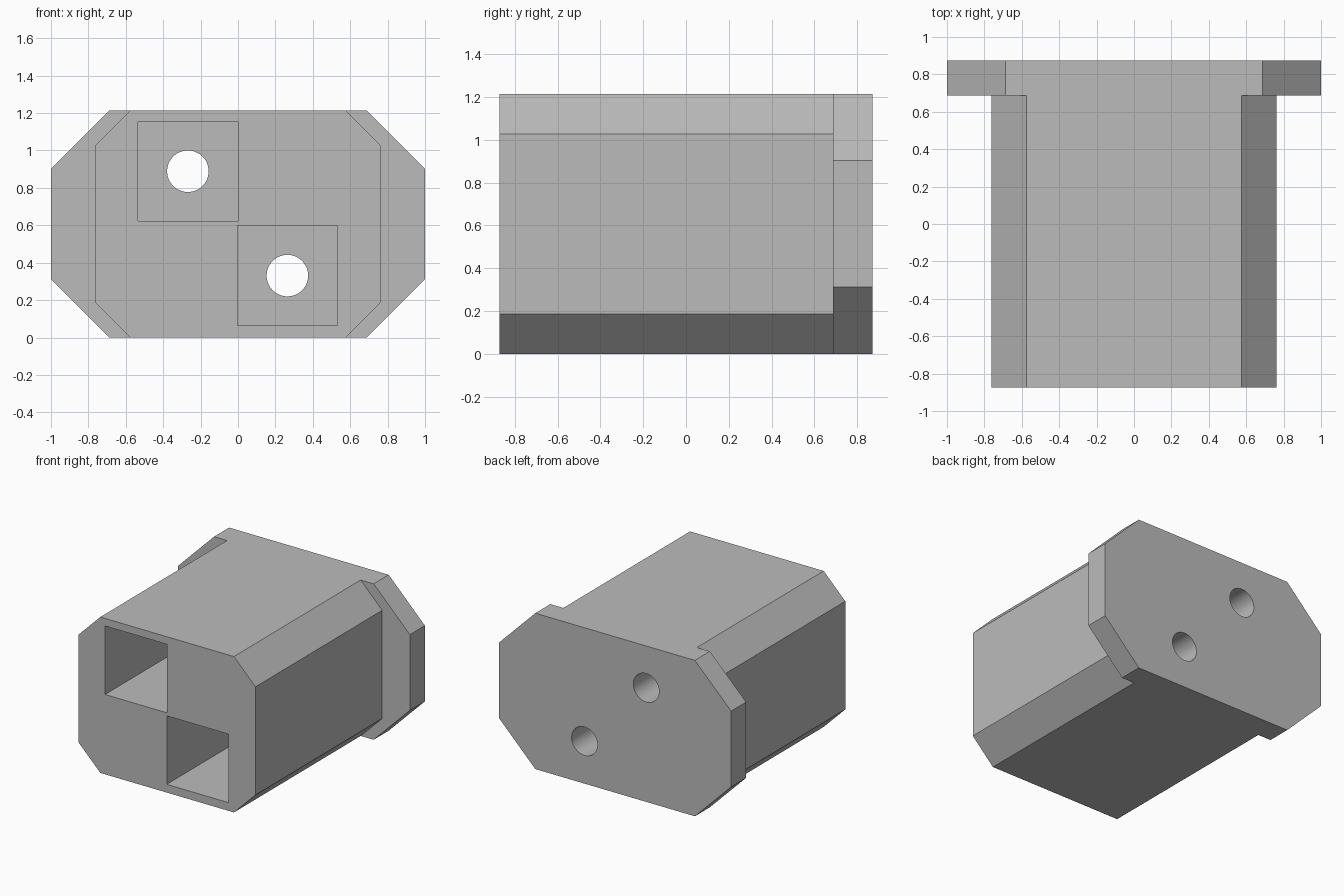
import bpy, bmesh, math
from mathutils import Matrix

default = bpy.data.objects.get("Cube")
if default:
    bpy.data.objects.remove(default, do_unlink=True)

grey = bpy.data.materials.new("plain grey")
grey.use_nodes = True
colour = (0.5, 0.5, 0.5, 1)
grey.diffuse_color = colour
grey.node_tree.nodes["Principled BSDF"].inputs["Base Color"].default_value = colour

HEIGHT, BACK, FLANGE_Y, POCKET_END = 1.215, 0.873, 0.688, 0.5


def make_object(name, bm):
    bmesh.ops.recalc_face_normals(bm, faces=bm.faces)
    mesh = bpy.data.meshes.new(name)
    bm.to_mesh(mesh)
    bm.free()
    mesh.materials.append(grey)
    obj = bpy.data.objects.new(name, mesh)
    bpy.context.collection.objects.link(obj)
    return obj


def prism(name, half_width, chamfer, y0, y1):
    """Chamfered rectangle in x-z, extruded along y."""
    w, c, h = half_width, chamfer, HEIGHT
    outline = [(w - c, 0), (w, c), (w, h - c), (w - c, h)]
    outline += [(-x, z) for x, z in reversed(outline)]
    bm = bmesh.new()
    face = bm.faces.new([bm.verts.new((x, y0, z)) for x, z in outline])
    side = bmesh.ops.extrude_face_region(bm, geom=[face])
    verts = [v for v in side["geom"] if isinstance(v, bmesh.types.BMVert)]
    bmesh.ops.translate(bm, verts=verts, vec=(0, y1 - y0, 0))
    return make_object(name, bm)


def pocket(x, z, size):
    y0, y1 = -1, POCKET_END
    bm = bmesh.new()
    bmesh.ops.create_cube(bm, size=1, matrix=Matrix.Translation((x, (y0 + y1) / 2, z))
                          @ Matrix.Diagonal((size, y1 - y0, size, 1)))
    return make_object("pocket_cutter", bm)


def bore(x, z, radius):
    y0, y1 = POCKET_END - 0.2, 1
    bm = bmesh.new()
    bmesh.ops.create_cone(bm, cap_ends=True, segments=64, radius1=radius, radius2=radius,
                          depth=y1 - y0, matrix=Matrix.Translation((x, (y0 + y1) / 2, z))
                          @ Matrix.Rotation(math.pi / 2, 4, "X"))
    return make_object("bore_cutter", bm)


def combine(target, tool, operation):
    mod = target.modifiers.new(operation.lower(), "BOOLEAN")
    mod.operation, mod.solver, mod.object = operation, "EXACT", tool
    bpy.ops.object.select_all(action="DESELECT")
    bpy.context.view_layer.objects.active = target
    target.select_set(True)
    bpy.ops.object.modifier_apply(modifier=mod.name)
    bpy.data.objects.remove(tool, do_unlink=True)


# Chamfered body with a wider flange at the back
housing = prism("housing", 0.762, 0.186, -BACK, FLANGE_Y + 0.05)
combine(housing, prism("flange", 1.0, 0.312, FLANGE_Y, BACK), "UNION")

# Two square pockets from the front, each with a round bore through the back
for x, z in ((-0.268, 0.889), (0.264, 0.331)):
    combine(housing, pocket(x, z, 0.534), "DIFFERENCE")
    combine(housing, bore(x, z, 0.111), "DIFFERENCE")

housing.select_set(True)
bpy.ops.object.shade_smooth_by_angle(angle=math.radians(30))
